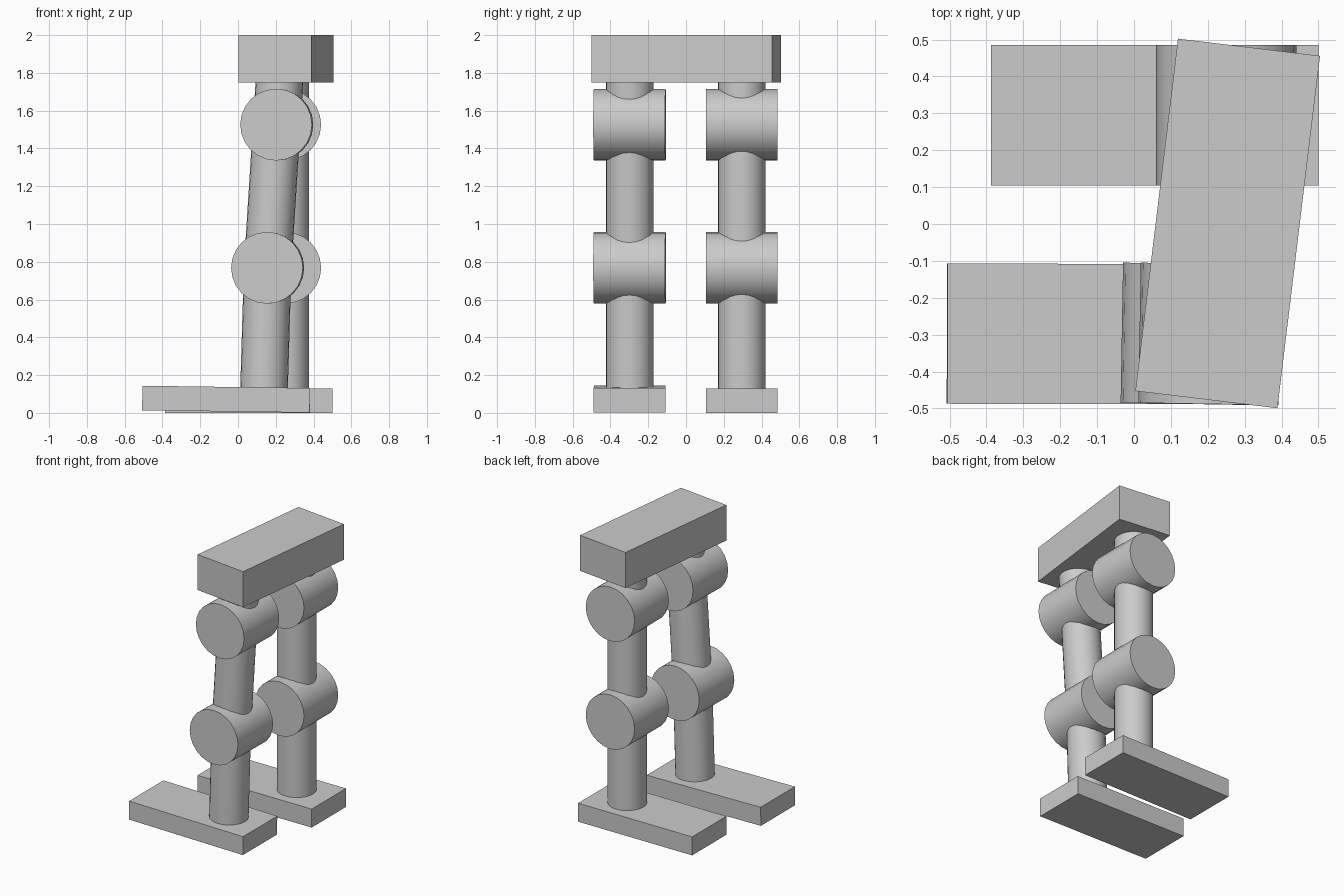
import bpy
from math import radians
from mathutils import Vector, Euler

cube = bpy.data.objects.get("Cube")
if cube:
    bpy.data.objects.remove(cube, do_unlink=True)

grey = bpy.data.materials.new("light_grey")
grey.use_nodes = True
colour = (0.6, 0.6, 0.6, 1)
grey.diffuse_color = colour
grey.node_tree.nodes["Principled BSDF"].inputs["Base Color"].default_value = colour


def finish(name):
    ob = bpy.context.object
    ob.name = name
    ob.data.materials.append(grey)
    return ob


def box(name, centre, size, rotation=(0, 0, 0)):
    bpy.ops.mesh.primitive_cube_add(size=1, location=centre, rotation=rotation)
    ob = finish(name)
    ob.scale = size
    return ob


def rod(name, start, end, radius):
    """Smooth capped cylinder between two points."""
    start, end = Vector(start), Vector(end)
    axis = end - start
    bpy.ops.mesh.primitive_cylinder_add(
        vertices=24, radius=radius, depth=axis.length,
        location=(start + end) / 2,
        rotation=axis.to_track_quat('Z', 'Y').to_euler())
    ob = finish(name)
    bpy.ops.object.shade_smooth_by_angle(angle=radians(30))
    return ob


def joint(name, centre, yaw):
    """Large drum lying across the leg."""
    half = Euler((0, 0, yaw)).to_matrix() @ Vector((0, 0.19, 0))
    return rod(name, centre - half, centre + half, 0.19)


def leg(side, y, ankle_x, knee_x, hip_x, foot_x, foot_z, pitch, yaw):
    ankle = Vector((ankle_x, y, 0.1))
    knee = Vector((knee_x, y, 0.768))
    hip = Vector((hip_x, y, 1.526))
    top = hip + (hip - knee) * 0.31
    box(side + "_foot", (foot_x, y, foot_z), (0.887, 0.38, 0.13), (0, pitch, yaw * 0.1))
    rod(side + "_shin", ankle, knee, 0.126)
    rod(side + "_thigh", knee, top, 0.126)
    joint(side + "_knee", knee, yaw)
    joint(side + "_hip", hip, yaw)


# Legs: one straight, one stepping forward
leg("straight", 0.295, 0.25, 0.25, 0.25, 0.056, 0.065, 0, 0)
leg("stepping", -0.298, 0.137, 0.157, 0.205, -0.063, 0.0725, radians(0.8), radians(-1))

# Pelvis block, twisted toward the step
box("pelvis", (0.254, 0.0015, 1.875), (0.388, 0.962, 0.25), (0, 0, radians(-6.9)))
